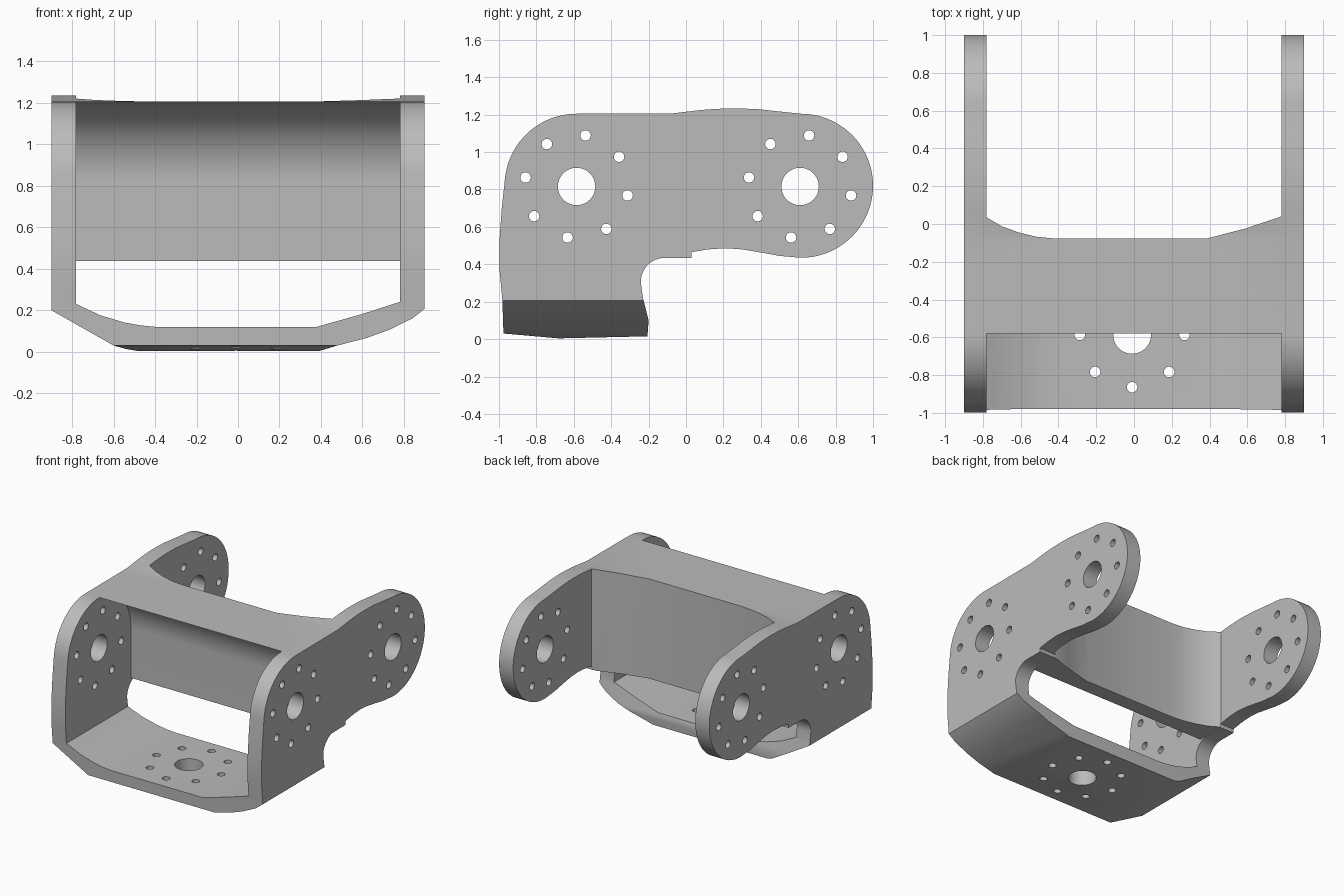
import bpy, bmesh
from math import sin, cos, radians, pi
from mathutils import Matrix

if "Cube" in bpy.data.objects:
    bpy.data.objects.remove(bpy.data.objects["Cube"], do_unlink=True)

grey = bpy.data.materials.new("plain_grey")
grey.use_nodes = True
grey.diffuse_color = (0.5, 0.5, 0.5, 1)
grey.node_tree.nodes["Principled BSDF"].inputs["Base Color"].default_value = (0.5, 0.5, 0.5, 1)


def arc(cu, cv, r, start, end, n=24):
    angles = [radians(start + (end - start) * i / n) for i in range(n + 1)]
    return [(cu + r * cos(a), cv + r * sin(a)) for a in angles]


def finish(name, bm):
    bmesh.ops.recalc_face_normals(bm, faces=bm.faces)
    mesh = bpy.data.meshes.new(name)
    bm.to_mesh(mesh)
    bm.free()
    ob = bpy.data.objects.new(name, mesh)
    bpy.context.collection.objects.link(ob)
    mesh.materials.append(grey)
    return ob


def prism(name, points, axis, low, high):
    """Extrude a flat outline along one axis."""
    place = {"x": lambda u, v, w: (w, u, v),
             "y": lambda u, v, w: (u, w, v),
             "z": lambda u, v, w: (u, v, w)}[axis]
    bm = bmesh.new()
    face = bm.faces.new([bm.verts.new(place(u, v, low)) for u, v in points])
    out = bmesh.ops.extrude_face_region(bm, geom=[face])
    shift = place(0, 0, high - low)
    bmesh.ops.translate(bm, vec=shift, verts=[e for e in out["geom"] if isinstance(e, bmesh.types.BMVert)])
    return finish(name, bm)


def hole_pattern(name, turn, first_angle, depth):
    """A large bore ringed by eight screw holes."""
    bm = bmesh.new()
    holes = [(0, 0, 0.1, 40)]
    holes += [(u, v, 0.028, 20) for u, v in arc(0, 0, 0.277, first_angle, first_angle + 315, 7)]
    for u, v, r, sides in holes:
        bmesh.ops.create_cone(bm, cap_ends=True, segments=sides, radius1=r, radius2=r,
                              depth=depth, matrix=turn @ Matrix.Translation((u, v, 0)))
    return finish(name, bm)


def combine(ob, tool, operation):
    mod = ob.modifiers.new(operation, "BOOLEAN")
    mod.operation, mod.object, mod.solver = operation, tool, "EXACT"
    bpy.context.view_layer.objects.active = ob
    bpy.ops.object.modifier_apply(modifier=mod.name)
    bpy.data.objects.remove(tool, do_unlink=True)


# Side silhouette, extruded across the full width
side = [(-0.206, 0.015), (-0.2, 0.1), (-0.23, 0.22)]
side += arc(-0.112, 0.305, 0.13, 180, 90, 12)
side += [(0.03, 0.435), (0.03, 0.465), (0.12, 0.48), (0.21, 0.486), (0.3, 0.48),
         (0.4, 0.463), (0.5, 0.445)]
side += arc(0.615, 0.82, 0.385, -90, 90, 40)
side += [(0.5, 1.217), (0.38, 1.23), (0.26, 1.234), (0.16, 1.231), (0.07, 1.224), (-0.07, 1.207)]
side += arc(-0.585, 0.82, 0.385, 90, 176, 24)
side += [(-0.985, 0.7), (-0.997, 0.53), (-0.997, 0.37), (-0.982, 0.21), (-0.976, 0.03), (-0.68, 0.004)]
bracket = prism("bracket", side, "x", -0.9, 0.9)

# Curved underside
under = [(-0.9, 2), (-0.9, 0.2), (-0.6, 0.03), (-0.54, 0.013), (-0.46, 0), (0.38, 0), (0.48, 0.03),
         (0.62, 0.066), (0.73, 0.106), (0.84, 0.16), (0.9, 0.207), (0.9, 2)]
combine(bracket, prism("underside", under, "y", -2, 2), "INTERSECT")

# Rear opening between the arms
rear = [(-0.78, 2), (-0.78, 0.035), (-0.7, -0.012), (-0.61, -0.045), (-0.52, -0.067), (-0.41, -0.078),
        (0.38, -0.078), (0.59, -0.024), (0.78, 0.04), (0.78, 2)]
combine(bracket, prism("rear_opening", rear, "z", -1, 2), "DIFFERENCE")

# Front cavity: curved web face above, curved floor below
cavity = [(-2, 2), (-0.58, 2)] + arc(-0.58, 0.82, 0.385, 90, 0, 32)
cavity += [(-0.195, 0.436), (0.2, 0.436), (0.2, -1), (-2, -1)]
floor = [(-0.78, 3), (-0.78, 0.23), (-0.665, 0.176), (-0.545, 0.14), (-0.47, 0.127), (-0.4, 0.12),
         (0.38, 0.12), (0.6, 0.182), (0.78, 0.24), (0.78, 3)]
hollow = prism("front_cavity", cavity, "x", -1.5, 1.5)
combine(hollow, prism("floor_shape", floor, "y", -3, 3), "INTERSECT")
combine(bracket, hollow, "DIFFERENCE")

# Bores and screw holes through both arms and the base
sideways = Matrix(((0, 0, 1, 0), (1, 0, 0, 0), (0, 1, 0, 0), (0, 0, 0, 1)))
for y in (-0.585, 0.61):
    for x in (-0.84, 0.84):
        spot = Matrix.Translation((x, y, 0.816))
        combine(bracket, hole_pattern("arm_holes", spot @ sideways, 170, 0.2), "DIFFERENCE")
base_spot = Matrix.Translation((-0.01, -0.587, 0.06))
combine(bracket, hole_pattern("base_holes", base_spot, 0, 0.3), "DIFFERENCE")

# Smooth curves with crisp edges
bpy.ops.object.select_all(action="DESELECT")
bracket.select_set(True)
bpy.context.view_layer.objects.active = bracket
bpy.ops.object.shade_smooth_by_angle(angle=radians(22))
